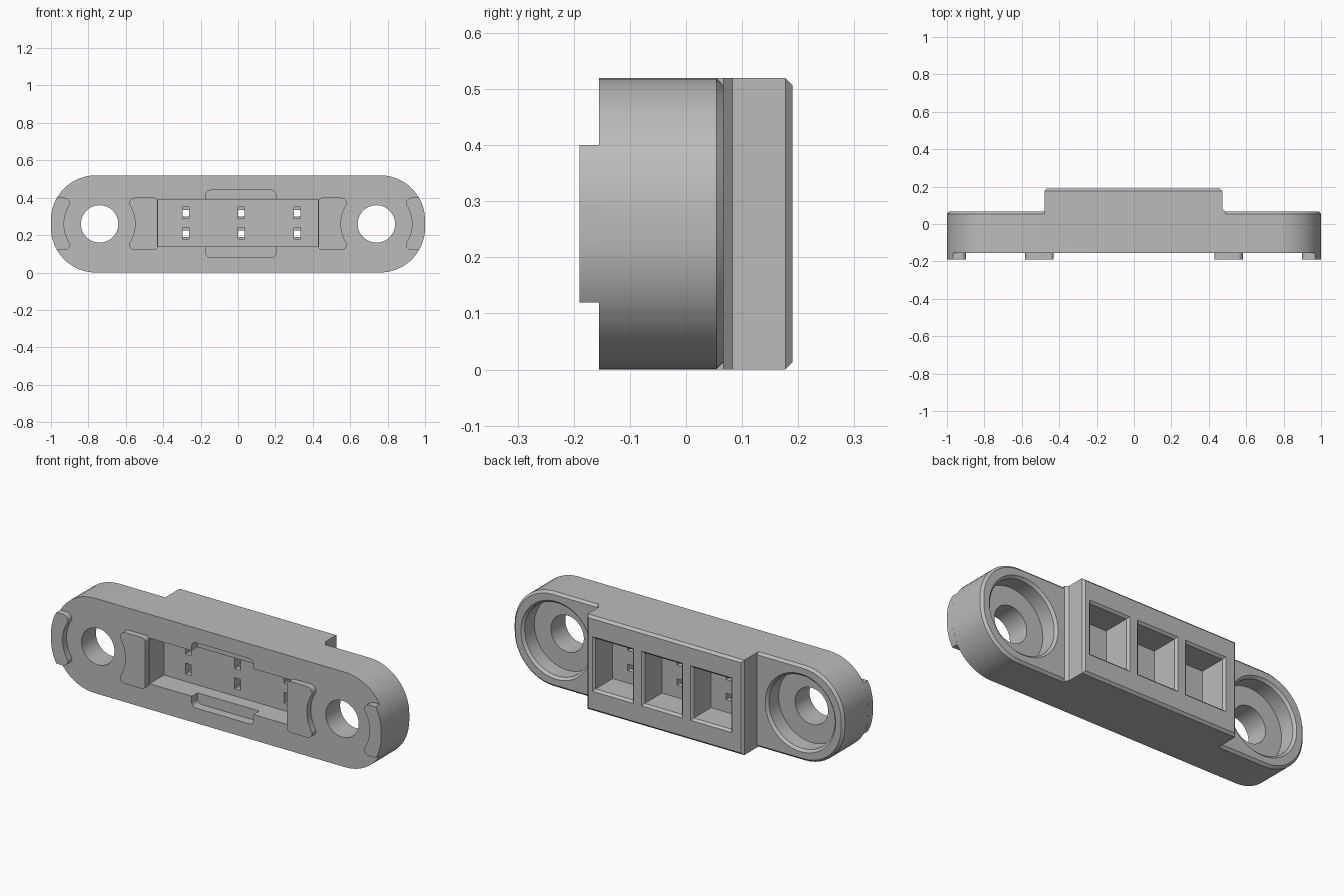
import bpy, bmesh, math

cube = bpy.data.objects.get("Cube")
if cube:
    bpy.data.objects.remove(cube, do_unlink=True)

grey = bpy.data.materials.new("plain grey")
grey.use_nodes = True
GREY = (0.5, 0.5, 0.5, 1)
grey.diffuse_color = GREY
for node in grey.node_tree.nodes:
    if node.type == 'BSDF_PRINCIPLED':
        node.inputs["Base Color"].default_value = GREY

MID = 0.26      # height of the long axis
HOLE_X = 0.74   # screw hole distance from the centre


def arc(cx, cz, r, a0, a1, n=12):
    """Points on an arc in the xz plane, angles in degrees."""
    angles = [math.radians(a0 + (a1 - a0) * i / n) for i in range(n + 1)]
    return [(cx + r * math.cos(a), cz + r * math.sin(a)) for a in angles]


def rounded(x0, x1, z0, z1, r):
    pts = []
    for cx, cz, a in ((x1 - r, z1 - r, 0), (x0 + r, z1 - r, 90),
                      (x0 + r, z0 + r, 180), (x1 - r, z0 + r, 270)):
        pts += arc(cx, cz, r, a, a + 90)
    return pts


def rect(x0, x1, z0, z1):
    return [(x1, z1), (x0, z1), (x0, z0), (x1, z0)]


def circle(cx, r):
    return arc(cx, MID, r, 0, 360, 48)[:-1]


def loft(name, sections):
    """Solid through outlines given as (y, outline) from front to back."""
    bm = bmesh.new()
    rings = [[bm.verts.new((x, y, z)) for x, z in pts] for y, pts in sections]
    for a, b in zip(rings, rings[1:]):
        for i in range(len(a)):
            j = (i + 1) % len(a)
            bm.faces.new((a[i], a[j], b[j], b[i]))
    bm.faces.new(rings[0])
    bm.faces.new(rings[-1])
    bmesh.ops.remove_doubles(bm, verts=bm.verts, dist=1e-5)
    bmesh.ops.recalc_face_normals(bm, faces=bm.faces)
    mesh = bpy.data.meshes.new(name)
    bm.to_mesh(mesh)
    bm.free()
    mesh.materials.append(grey)
    obj = bpy.data.objects.new(name, mesh)
    bpy.context.collection.objects.link(obj)
    return obj


def activate(obj):
    bpy.ops.object.select_all(action='DESELECT')
    obj.select_set(True)
    bpy.context.view_layer.objects.active = obj


def combine(target, other, operation):
    activate(target)
    mod = target.modifiers.new("combine", 'BOOLEAN')
    mod.operation, mod.solver, mod.object = operation, 'EXACT', other
    bpy.ops.object.modifier_apply(modifier=mod.name)
    bpy.data.objects.remove(other, do_unlink=True)


def cut(target, sections):
    combine(target, loft("cutter", sections), 'DIFFERENCE')


# Long plate with rounded ends and a chamfered back edge
C = 0.013
FRONT, BACK, RAISED = -0.155, 0.067, 0.19
outline = rounded(-1, 1, 0, 0.52, 0.24)
inset = rounded(-1 + C, 1 - C, C, 0.52 - C, 0.24 - C)
body = loft("mounting_plate", [(FRONT, outline), (BACK - C, outline), (BACK, inset)])

# Raised back block with a sloped foot on one side
L, R = -0.478, 0.472
block = loft("back_block", [
    (-0.1, rect(L, R + 0.016, 0, 0.52)),
    (BACK, rect(L, R + 0.016, 0, 0.52)),
    (BACK + 0.016, rect(L, R, 0, 0.52)),
    (RAISED - C, rect(L, R, 0, 0.52)),
    (RAISED, rect(L + C, R - C, C, 0.52 - C))])
combine(body, block, 'UNION')

# Screw holes with chamfered counterbores from the back
for x in (-HOLE_X, HOLE_X):
    cut(body, [(-0.3, circle(x, 0.1)), (0.3, circle(x, 0.1))])
    cut(body, [(-0.03, circle(x, 0.2)), (BACK - C, circle(x, 0.2)),
               (BACK + 0.01, circle(x, 0.223))])

# Front recess and its shallow notches above and below
recess = rect(-0.428, 0.428, 0.14, 0.39)
cut(body, [(-0.3, recess), (-0.03, recess)])
notch = rounded(-0.172, 0.203, 0.082, 0.44, 0.025)
cut(body, [(-0.3, notch), (-0.105, notch)])


# Three back pockets, each with two stepped slots through to the recess
def pocket(cx, half):
    return rect(cx - half, cx + half, MID - half - 0.025, MID + half + 0.025)


for i in (-1, 0, 1):
    cx = 0.012 + i * 0.298
    cut(body, [(0.03, pocket(cx, 0.113)), (RAISED - 0.012, pocket(cx, 0.113)),
               (RAISED + 0.01, pocket(cx, 0.135))])
    sx = 0.018 + i * 0.298
    for cz in (0.21, 0.32):
        wide = rect(sx - 0.017, sx + 0.017, cz - 0.03, cz + 0.03)
        narrow = rect(sx - 0.017, sx + 0.017, cz - 0.02, cz + 0.015)
        cut(body, [(-0.05, wide), (0.0, wide)])
        cut(body, [(-0.05, narrow), (0.05, narrow)])

# Front pads hugging the screw holes
PAD_FRONT, PAD_BACK = -0.19, -0.15
LOW, HIGH, TIP = 0.12, 0.40, 0.03
SPAN = math.degrees(math.asin(0.105 / 0.19))


def plate_edge(z):
    return 0.76 + math.sqrt(0.24 ** 2 - max(0, abs(z - MID) - 0.02) ** 2)


inner = (arc(0.45, LOW + 0.02, 0.02, 180, 270, 5)
         + arc(0.552, LOW + TIP, TIP, 270, 360, 6)
         + arc(HOLE_X, MID, 0.19, 180 + SPAN, 180 - SPAN, 16)
         + arc(0.552, HIGH - TIP, TIP, 0, 90, 6)
         + arc(0.45, HIGH - 0.02, 0.02, 90, 180, 5))
rim = [LOW + (HIGH - LOW) * i / 16 for i in range(17)]
outer = ([(plate_edge(z), z) for z in rim]
         + arc(0.928, HIGH - TIP, TIP, 90, 180, 6)
         + arc(HOLE_X, MID, 0.19, SPAN, -SPAN, 16)
         + arc(0.928, LOW + TIP, TIP, 180, 270, 6))

parts = [body]
for side, s in (("left", 1), ("right", -1)):
    for kind, shape in (("inner", inner), ("outer", outer)):
        pts = [(s * x, z) for x, z in shape]
        parts.append(loft(f"{side}_{kind}_pad", [(PAD_FRONT, pts), (PAD_BACK, pts)]))

for part in parts:
    activate(part)
    bpy.ops.object.shade_smooth_by_angle(angle=math.radians(30))
